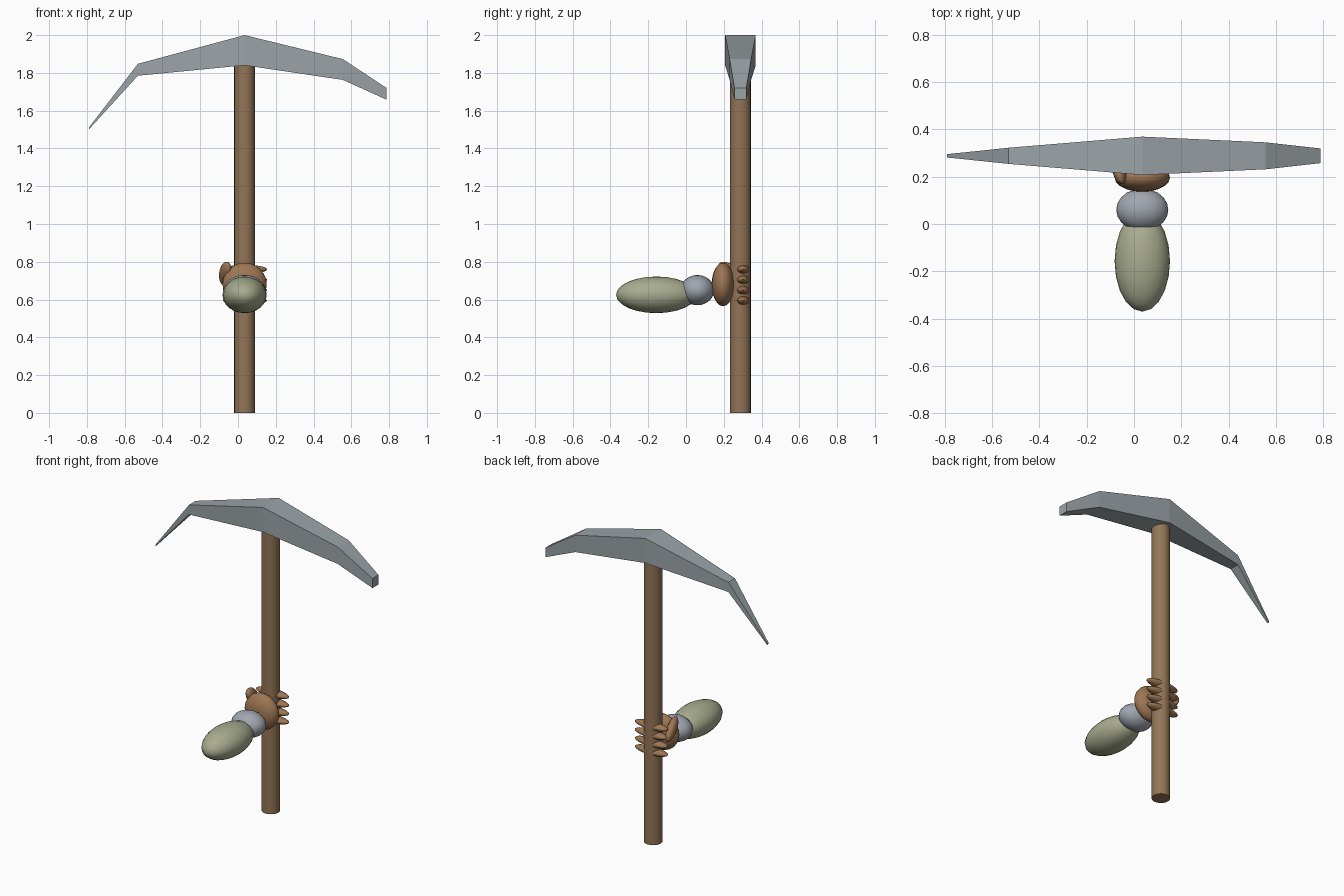
import bpy, bmesh, math
from mathutils import Vector, Matrix

if "Cube" in bpy.data.objects:
    bpy.data.objects.remove(bpy.data.objects["Cube"])

CX, CY = 0.035, 0.288   # axis of the handle


def material(name, r, g, b):
    m = bpy.data.materials.new(name)
    m.diffuse_color = (r, g, b, 1)
    m.use_nodes = True
    m.node_tree.nodes["Principled BSDF"].inputs["Base Color"].default_value = m.diffuse_color
    return m


wood = material("wood_brown", 0.29, 0.178, 0.095)
skin = material("skin_brown", 0.335, 0.18, 0.085)
steel = material("steel_grey", 0.33, 0.37, 0.39)
cuff = material("cuff_grey", 0.35, 0.38, 0.43)
cloth = material("sleeve_green", 0.39, 0.41, 0.27)


def add_object(name, bm, mat, smooth=True):
    bmesh.ops.recalc_face_normals(bm, faces=bm.faces)
    me = bpy.data.meshes.new(name)
    bm.to_mesh(me)
    bm.free()
    me.materials.append(mat)
    ob = bpy.data.objects.new(name, me)
    bpy.context.collection.objects.link(ob)
    if smooth:
        bpy.ops.object.select_all(action='DESELECT')
        ob.select_set(True)
        bpy.context.view_layer.objects.active = ob
        bpy.ops.object.shade_smooth_by_angle(angle=math.radians(40))
    return ob


def ellipsoid(name, center, radii, mat, axis=(0, 0, 1)):
    """Ellipsoid whose z radius points along the given axis."""
    bm = bmesh.new()
    bmesh.ops.create_uvsphere(bm, u_segments=20, v_segments=12, radius=1)
    rot = Vector((0, 0, 1)).rotation_difference(Vector(axis)).to_matrix().to_4x4()
    bm.transform(Matrix.Translation(center) @ rot @ Matrix.Diagonal((*radii, 1)))
    return add_object(name, bm, mat)


# Wooden handle
bm = bmesh.new()
bmesh.ops.create_cone(bm, cap_ends=True, segments=24, radius1=0.055,
                      radius2=0.055, depth=1.86)
bm.transform(Matrix.Translation((CX, CY, 0.93)))
add_object("handle", bm, wood)

# Pick head: rectangular sections (x, bottom z, top z, half width)
sections = [(-0.79, 1.50, 1.51, 0.007),
            (-0.53, 1.785, 1.848, 0.034),
            (CX, 1.84, 2.0, 0.081),
            (0.555, 1.763, 1.873, 0.057),
            (0.787, 1.658, 1.72, 0.031)]
bm = bmesh.new()
rings = [[bm.verts.new((x, CY + s * w, z))
          for s, z in ((-1, lo), (1, lo), (1, hi), (-1, hi))]
         for x, lo, hi, w in sections]
for a, b in zip(rings, rings[1:]):
    for i in range(4):
        j = (i + 1) % 4
        bm.faces.new((a[i], a[j], b[j], b[i]))
bm.faces.new(rings[0])
bm.faces.new(rings[-1])
add_object("pick_head", bm, steel, smooth=False)

# Arm: sleeve, cuff and palm in a row behind the handle
ellipsoid("forearm_sleeve", (CX, -0.157, 0.625), (0.117, 0.213, 0.097), cloth)
ellipsoid("wrist_cuff", (CX, 0.06, 0.65), (0.11, 0.09, 0.08), cuff)
ellipsoid("palm", (CX, 0.196, 0.68), (0.117, 0.06, 0.115), skin)

# Four fingers wrapped across the handle
for i in range(4):
    ellipsoid(f"finger_{i + 1}", (CX + 0.002, 0.302, 0.595 + 0.055 * i),
              (0.117, 0.035, 0.024), skin)

# Thumb on the opposite side
ellipsoid("thumb", (-0.066, 0.24, 0.737), (0.03, 0.046, 0.085), skin,
          axis=(-0.15, 0.7, -0.55))
